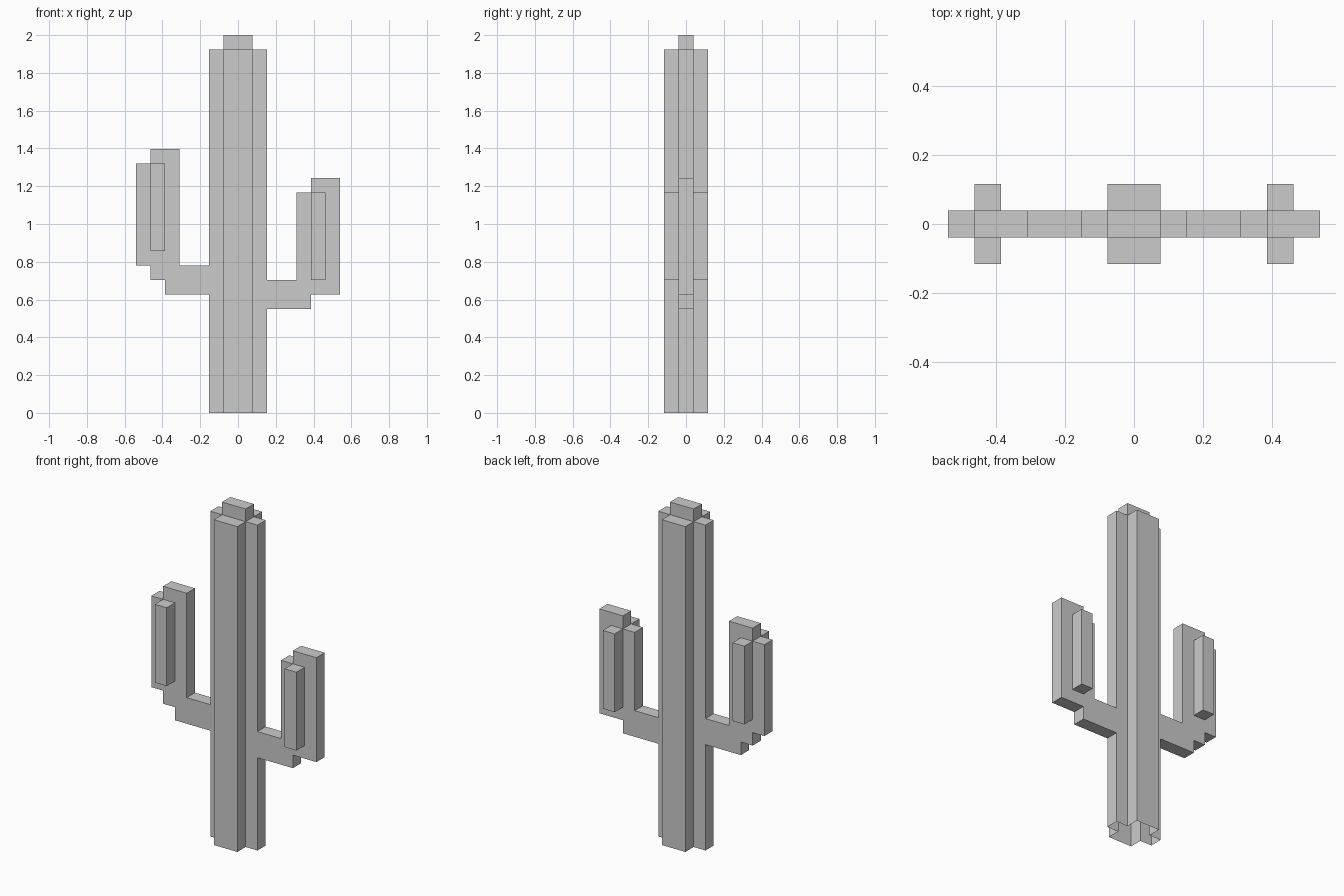
import bpy, bmesh
from mathutils import Vector

if "Cube" in bpy.data.objects:
    bpy.data.objects.remove(bpy.data.objects["Cube"])

U = 0.0772            # block size
LIFT = 0.0086         # arms sit slightly off the block grid
TOP, SHOULDER = 2.0, 1.925


def finish(name, bm):
    bmesh.ops.remove_doubles(bm, verts=bm.verts, dist=1e-5)
    bmesh.ops.recalc_face_normals(bm, faces=bm.faces)
    mesh = bpy.data.meshes.new(name)
    bm.to_mesh(mesh)
    bm.free()
    obj = bpy.data.objects.new(name, mesh)
    bpy.context.collection.objects.link(obj)
    return obj


def walls(bm, low, high, skip=()):
    n = len(low)
    for i in range(n):
        if i not in skip:
            j = (i + 1) % n
            bm.faces.new((low[i], low[j], high[j], high[i]))


def ring(bm, points):
    return [bm.verts.new(Vector(p)) for p in points]


# Trunk: plus-shaped column, open underneath, with a raised core on top
def make_trunk():
    bm = bmesh.new()
    a, b, c, d = U, 2 * U, U / 2, 1.5 * U
    plus = [(a, -c), (b, -c), (b, c), (a, c), (a, d), (-a, d),
            (-a, c), (-b, c), (-b, -c), (-a, -c), (-a, -d), (a, -d)]
    low = ring(bm, [(x, y, 0) for x, y in plus])
    high = ring(bm, [(x, y, SHOULDER) for x, y in plus])
    walls(bm, low, high)
    for i in range(0, 12, 3):
        bm.faces.new([high[(i + k) % 12] for k in range(4)])
    core = high[::3]
    crown = ring(bm, [(v.co.x, v.co.y, TOP) for v in core])
    walls(bm, core, crown)
    bm.faces.new(crown)
    finish("trunk", bm)


# Arm: stepped silhouette one block thick; last edge joins the trunk (open)
def make_arm(name, outline):
    bm = bmesh.new()
    front, back = (ring(bm, [(x * U, y, z * U + LIFT) for x, z in outline])
                   for y in (-U / 2, U / 2))
    walls(bm, front, back, skip=(len(outline) - 1,))
    bm.faces.new(front)
    bm.faces.new(back)
    finish(name, bm)


# Ribs: upright blocks on the front and back of an arm
def make_rib(name, side, x0, x1, z0, z1):
    bm = bmesh.new()
    corners = [(x0, z0), (x1, z0), (x1, z1), (x0, z1)]
    inner, outer = (ring(bm, [(x * U, side * y, z * U + LIFT) for x, z in corners])
                    for y in (U / 2, 1.5 * U))
    walls(bm, inner, outer)
    cap = bm.faces.new(outer)
    bmesh.ops.recalc_face_normals(bm, faces=bm.faces)
    if cap.normal.y * side < 0:
        bmesh.ops.reverse_faces(bm, faces=bm.faces)
    finish(name, bm)


make_trunk()
make_arm("left_arm", [(-2, 8), (-5, 8), (-5, 9), (-6, 9), (-6, 10), (-7, 10), (-7, 17),
                      (-6, 17), (-6, 18), (-4, 18), (-4, 10), (-2, 10)])
make_arm("right_arm", [(2, 7), (5, 7), (5, 8), (7, 8), (7, 16), (5, 16),
                       (5, 15), (4, 15), (4, 9), (2, 9)])
for label, side in (("front", -1), ("back", 1)):
    make_rib("left_arm_rib_" + label, side, -6, -5, 11, 17)
    make_rib("right_arm_rib_" + label, side, 5, 6, 9, 15)
